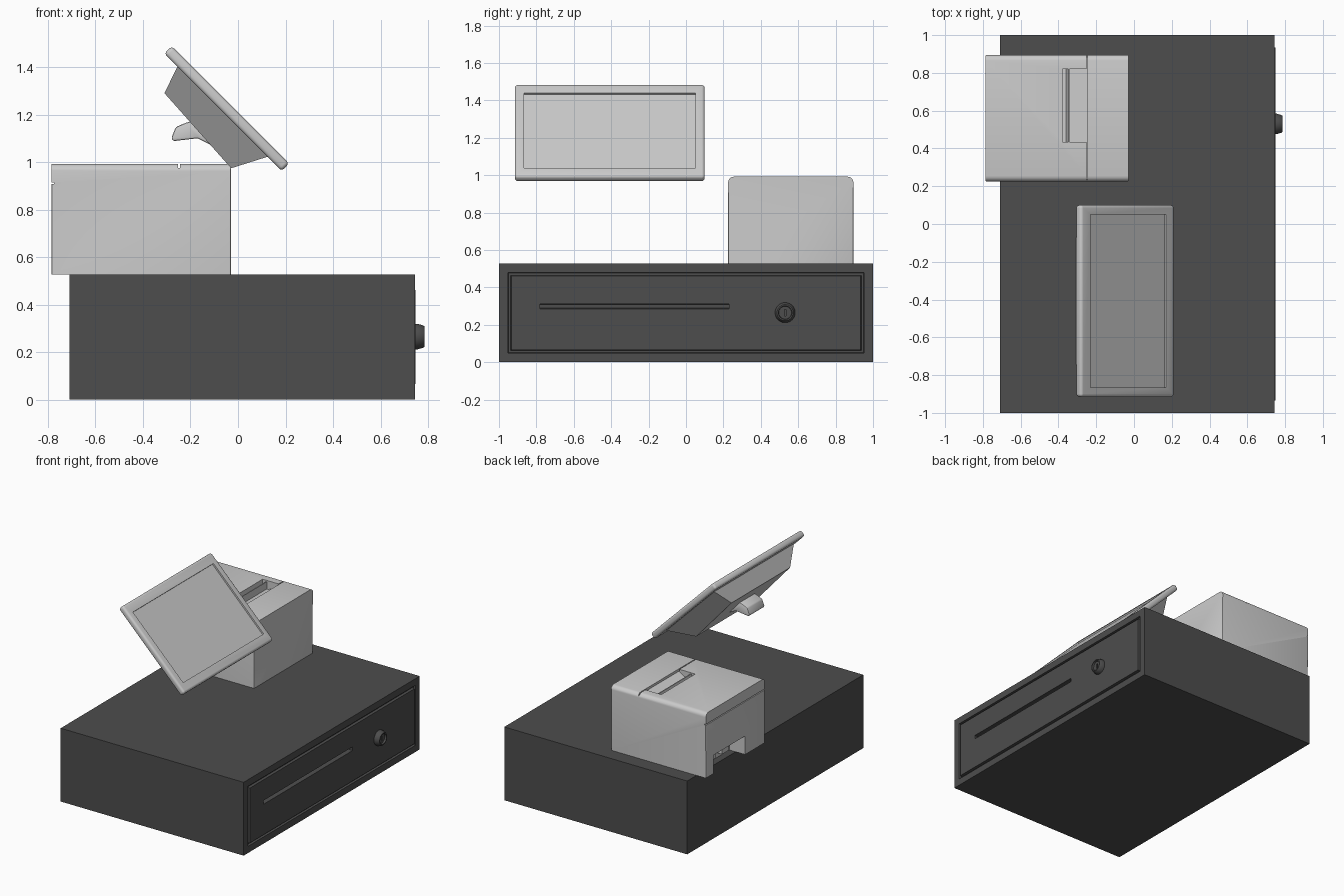
import bpy, bmesh, math
from mathutils import Matrix, Vector

if "Cube" in bpy.data.objects:
    bpy.data.objects.remove(bpy.data.objects["Cube"])

TILT = Matrix.Rotation(math.radians(45), 4, 'Y')   # local z becomes the screen normal

dark = bpy.data.materials.new("dark_metal")
dark.diffuse_color = (0.075, 0.075, 0.075, 1)
dark.use_nodes = True
dark.node_tree.nodes["Principled BSDF"].inputs["Base Color"].default_value = dark.diffuse_color


def finish(bm, name, mat=None, tilt=False):
    if tilt:
        bm.transform(TILT)
    bmesh.ops.recalc_face_normals(bm, faces=bm.faces)
    me = bpy.data.meshes.new(name)
    bm.to_mesh(me)
    bm.free()
    ob = bpy.data.objects.new(name, me)
    bpy.context.collection.objects.link(ob)
    if mat:
        me.materials.append(mat)
    return ob


def box_bm(x, y, z):
    bm = bmesh.new()
    bmesh.ops.create_cube(bm, size=1)
    for v in bm.verts:
        v.co = Vector([(r[0] + r[1]) / 2 + c * (r[1] - r[0]) for r, c in zip((x, y, z), v.co)])
    return bm


def bevel(bm, edges, width, seg=4):
    bmesh.ops.bevel(bm, geom=edges, offset=width, segments=seg, profile=0.5, affect='EDGES')


def prism_bm(pts, y0, y1):
    bm = bmesh.new()
    f = bm.faces.new([bm.verts.new((x, y0, z)) for x, z in pts])
    ext = bmesh.ops.extrude_face_region(bm, geom=[f])
    for g in ext["geom"]:
        if isinstance(g, bmesh.types.BMVert):
            g.co.y = y1
    return bm


def activate(ob):
    bpy.ops.object.select_all(action='DESELECT')
    ob.select_set(True)
    bpy.context.view_layer.objects.active = ob


def cut(ob, bm, tilt=False):
    cutter = finish(bm, "cutter", tilt=tilt)
    cutter.hide_render = True
    mod = ob.modifiers.new("cut", 'BOOLEAN')
    mod.operation, mod.solver, mod.object = 'DIFFERENCE', 'EXACT', cutter
    activate(ob)
    bpy.ops.object.modifier_apply(modifier=mod.name)
    bpy.data.objects.remove(cutter)


def smooth(ob, angle=35):
    activate(ob)
    bpy.ops.object.shade_smooth_by_angle(angle=math.radians(angle))


# Drawer case with a grooved front panel
bm = box_bm((-0.71, 0.745), (-1, 1), (0, 0.527))
front = max(bm.faces, key=lambda f: f.calc_center_median().x)
bm.normal_update()
for thick, depth in ((0.048, 0), (0.003, -0.015), (0.012, 0), (0.003, 0.018)):
    bmesh.ops.inset_region(bm, faces=[front], thickness=thick, depth=depth, use_even_offset=True)
    bm.normal_update()
drawer = finish(bm, "cash_drawer", dark)

# Slip slot with a sloped floor
cut(drawer, prism_bm([(0.80, 0.278), (0.715, 0.29), (0.715, 0.308), (0.80, 0.318)], -0.78, 0.23))

# Lock: lathed barrel around the x axis
bm = bmesh.new()
prof = [(0.73, 0), (0.73, 0.054), (0.755, 0.054), (0.78, 0.047), (0.785, 0.043),
        (0.785, 0.036), (0.772, 0.034), (0.772, 0)]
vs = [bm.verts.new((x, 0.53, 0.265 + r)) for x, r in prof]
es = [bm.edges.new(p) for p in zip(vs, vs[1:])]
bmesh.ops.spin(bm, geom=vs + es, cent=(0, 0.53, 0.265), axis=(1, 0, 0),
               angle=math.tau, steps=32)
bmesh.ops.remove_doubles(bm, verts=bm.verts, dist=0.0005)
lock = finish(bm, "lock", dark)
cut(lock, box_bm((0.76, 0.8), (0.526, 0.534), (0.248, 0.282)))
smooth(lock)

# Printer body with rounded upper side edges
bm = box_bm((-0.785, -0.03), (0.225, 0.895), (0.527, 0.992))
bevel(bm, [e for e in bm.edges if all(v.co.z > 0.9 for v in e.verts)
           and abs(e.verts[0].co.x - e.verts[1].co.x) > 0.5], 0.03)
bevel(bm, [e for e in bm.edges if abs(e.verts[0].co.z - e.verts[1].co.z) > 0.3], 0.008, 2)
printer = finish(bm, "receipt_printer")

# Cable notch, lid seams and paper slot
cut(printer, box_bm((-0.9, -0.66), (0.45, 0.81), (0.4, 0.66)))
cut(printer, box_bm((-0.9, -0.775), (0.1, 1.0), (0.907, 0.914)))
cut(printer, box_bm((-0.252, -0.245), (0.1, 1.0), (0.975, 1.1)))
cut(printer, prism_bm([(-0.378, 1.1), (-0.378, 0.93), (-0.33, 0.93), (-0.25, 0.975), (-0.25, 1.1)],
                      0.435, 0.82))
smooth(printer)

# Tear bar in the slot and sockets in the cable notch
finish(prism_bm([(-0.362, 0.92), (-0.346, 0.92), (-0.342, 0.985), (-0.348, 0.985)], 0.435, 0.82),
       "tear_bar")
for i, y in enumerate((0.55, 0.7)):
    finish(box_bm((-0.70, -0.65), (y - 0.04, y + 0.04), (0.56, 0.61)), f"socket_{i}")

# Monitor bezel (local x runs down the slope)
bm = box_bm((-1.25, -0.55), (-0.915, 0.1), (0.81, 0.855))
bevel(bm, list(bm.edges), 0.016)
bezel = finish(bm, "monitor_bezel", tilt=True)
cut(bezel, box_bm((-1.18, -0.615), (-0.865, 0.05), (0.843, 0.9)), tilt=True)
smooth(bezel)

# Monitor back shell: tapered box
bm = box_bm((-1.175, -0.63), (-0.87, 0.055), (0.68, 0.82))
for v in bm.verts:
    if v.co.z < 0.75:
        top = v.co.x < -0.9
        v.co = (-1.131 if top else -0.709, -0.74 if v.co.y < -0.4 else -0.075, 0.693 if top else 0.668)
finish(bm, "monitor_back", tilt=True)

# Mount stub behind the monitor
bm = prism_bm([(-0.13, 1.19), (-0.22, 1.165), (-0.262, 1.147), (-0.281, 1.1), (-0.272, 1.088),
               (-0.17, 1.10), (-0.09, 1.06)], -0.495, -0.32)
bevel(bm, [e for e in bm.edges], 0.007, 2)
smooth(finish(bm, "monitor_mount"))
